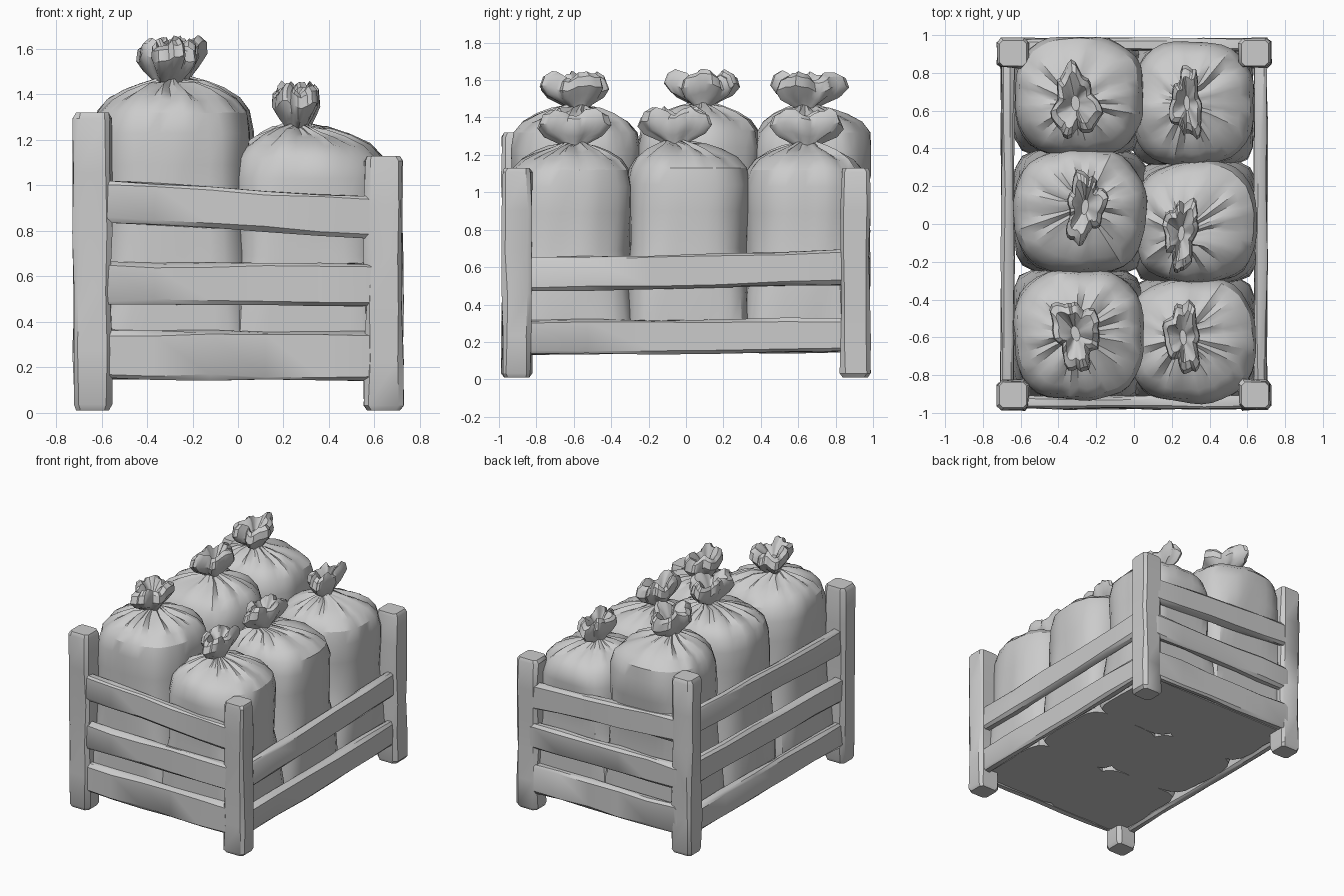
import bpy, bmesh, math, random
from mathutils import Vector, noise

random.seed(4)
cube = bpy.data.objects.get("Cube")
if cube:
    bpy.data.objects.remove(cube)

grey = bpy.data.materials.new("plain_grey")
grey.use_nodes = True
grey.diffuse_color = (0.6, 0.6, 0.6, 1)
grey.node_tree.nodes["Principled BSDF"].inputs["Base Color"].default_value = (0.6, 0.6, 0.6, 1)


def loft(name, rings, angle):
    """Skin a list of equal closed rings and cap both ends."""
    bm = bmesh.new()
    rows = [[bm.verts.new(p) for p in ring] for ring in rings]
    n = len(rows[0])
    for low, high in zip(rows, rows[1:]):
        for i in range(n):
            j = (i + 1) % n
            bm.faces.new((low[i], low[j], high[j], high[i]))
    bm.faces.new(rows[0][::-1])
    bm.faces.new(rows[-1])
    bmesh.ops.recalc_face_normals(bm, faces=bm.faces)
    mesh = bpy.data.meshes.new(name)
    bm.to_mesh(mesh)
    bm.free()
    mesh.materials.append(grey)
    obj = bpy.data.objects.new(name, mesh)
    bpy.context.collection.objects.link(obj)
    bpy.ops.object.select_all(action="DESELECT")
    obj.select_set(True)
    bpy.context.view_layer.objects.active = obj
    bpy.ops.object.shade_smooth_by_angle(angle=math.radians(angle))
    return obj


def beam(name, start, end, side, width, height, chamfer, rough=0.007):
    """Rough-hewn timber with chamfered edges, running from start to end."""
    start, end, side = Vector(start), Vector(end), Vector(side)
    up = (end - start).normalized().cross(side).normalized()
    c, w, h = chamfer, width / 2, height / 2
    outline = [(w, c - h), (w, h - c), (w - c, h), (c - w, h),
               (-w, h - c), (-w, c - h), (c - w, -h), (w - c, -h)]
    rings = []
    for t in (0, 0.02, 0.2, 0.4, 0.6, 0.8, 0.98, 1):
        size = 0.87 if t in (0, 1) else 1
        wobble = 0 if t in (0, 1) else rough
        mid = start.lerp(end, t)
        rings.append([mid + side * (u * size + random.uniform(-wobble, wobble))
                      + up * (v * size + random.uniform(-wobble, wobble))
                      for u, v in outline])
    return loft(name, rings, 35)


# Corner posts: the right pair is taller
for x, side, top in ((-0.64, "right", 1.32), (0.64, "left", 1.13)):
    for y, end in ((-0.905, "front"), (0.905, "back")):
        beam(f"post_{side}_{end}", (x, y, 0.01), (x, y, top), (1, 0, 0), 0.165, 0.155, 0.022)

# Slats across the front and back, the top one tilted
for y, end in ((-0.945, "front"), (0.95, "back")):
    for level, z0, z1, h in (("low", 0.255, 0.25, 0.21), ("middle", 0.57, 0.565, 0.18),
                             ("top", 0.93, 0.86, 0.18)):
        beam(f"slat_{end}_{level}", (-0.61, y, z0), (0.61, y, z1), (0, 1, 0), 0.065, h, 0.016)

# Slats along the sides, with an extra one on the right
for x, side in ((-0.67, "right"), (0.67, "left")):
    levels = [("low", 0.225, 0.235, 0.18), ("middle", 0.56, 0.6, 0.18)]
    if side == "right":
        levels.append(("top", 0.92, 0.97, 0.18))
    for level, z0, z1, h in levels:
        beam(f"slat_{side}_{level}", (x, -0.88, z0), (x, 0.88, z1), (1, 0, 0), 0.065, h, 0.016)


SEG = 40
# Height above the floor or below the neck, radius share, squareness, pleat depth
BASE = ((0, 0.99, 6, 0), (0.03, 1.02, 6, 0), (0.15, 1.03, 5, 0), (0.3, 1.02, 4.2, 0),
        (0.45, 1, 3.6, 0))
SHOULDER = ((0.56, 0.98, 3, 0), (0.36, 1, 2.8, 0), (0.22, 1.01, 2.6, 0), (0.13, 0.96, 2.4, 0.01),
            (0.075, 0.82, 2.2, 0.03), (0.035, 0.58, 2.1, 0.07), (0.01, 0.36, 2, 0.1))
# Height above the neck, short and long half widths, fold depth
TUFT = ((0.01, 0.055, 0.065, 0.08), (0.03, 0.065, 0.1, 0.1), (0.06, 0.085, 0.155, 0.13),
        (0.105, 0.11, 0.185, 0.15), (0.155, 0.105, 0.165, 0.17), (0.175, 0.08, 0.125, 0.2),
        (0.14, 0.045, 0.08, 0.15), (0.1, 0.02, 0.04, 0))


def sack(name, centre, radii, neck, neck_z, turn, slim):
    cx, cy = centre
    floor = 0.15
    pleat = [random.uniform(-1, 1) for _ in range(SEG)]
    fold = random.uniform(0, 6)
    body = [(floor + z, r, n, p) for z, r, n, p in BASE]
    body += [(neck_z - z, r, n, p) for z, r, n, p in SHOULDER]
    rings = []
    # Bulging body, held in by the slats and gathered towards the neck
    for z, r, n, p in body:
        pull = max(0, 1 - r) if z > 0.7 else 0
        ox, oy = cx + (neck[0] - cx) * pull, cy + (neck[1] - cy) * pull
        reach = 0.925 + 0.065 * min(1, max(0, (z - 0.95) / 0.12))
        ring = []
        for i in range(SEG):
            a = 2 * math.pi * i / SEG
            c, s = math.cos(a), math.sin(a)
            k = (abs(c) ** n + abs(s) ** n) ** (-1 / n)
            k *= r * (1 + p * 1.6 * pleat[i])
            k += noise.noise(Vector((ox + c, oy + s, z)) * 2.3) * 0.06 * r
            x, y = ox + c * radii[0] * k, oy + s * radii[1] * k
            ring.append(Vector((max(-0.65, min(0.65, x)), max(-reach, min(reach, y)),
                                z + p * 0.14 * pleat[i])))
        rings.append(ring)
    # Crumpled tuft above the tie
    for z, short, wide, depth in TUFT:
        ring = []
        for i in range(SEG):
            a = 2 * math.pi * i / SEG
            f = 1 + depth * (math.sin(3 * a + fold) + 0.6 * math.sin(7 * a - fold)
                             + 0.3 * pleat[i])
            u, v = math.cos(a) * short * slim * f, math.sin(a) * wide * f
            lift = 0.1 * depth * math.sin(4 * a + fold) + 0.04 * depth * pleat[i]
            ring.append(Vector((neck[0] + u * math.cos(turn) - v * math.sin(turn),
                                neck[1] + u * math.sin(turn) + v * math.cos(turn),
                                neck_z + z + lift)))
        rings.append(ring)
    loft(name, rings, 32)


# Tall sacks on the right, shorter sacks on the left
sack("sack_right_front", (-0.29, -0.59), (0.345, 0.345), (-0.31, -0.58), 1.45, 0.25, 1.1)
sack("sack_right_middle", (-0.285, 0.07), (0.345, 0.325), (-0.26, 0.09), 1.46, -0.15, 0.9)
sack("sack_right_back", (-0.29, 0.68), (0.335, 0.32), (-0.31, 0.64), 1.45, 0.1, 1.1)
sack("sack_left_front", (0.305, -0.62), (0.335, 0.325), (0.26, -0.6), 1.25, 0.1, 0.85)
sack("sack_left_middle", (0.33, 0.01), (0.315, 0.32), (0.25, -0.05), 1.26, -0.1, 0.8)
sack("sack_left_back", (0.31, 0.64), (0.32, 0.325), (0.28, 0.64), 1.25, 0.05, 0.75)
